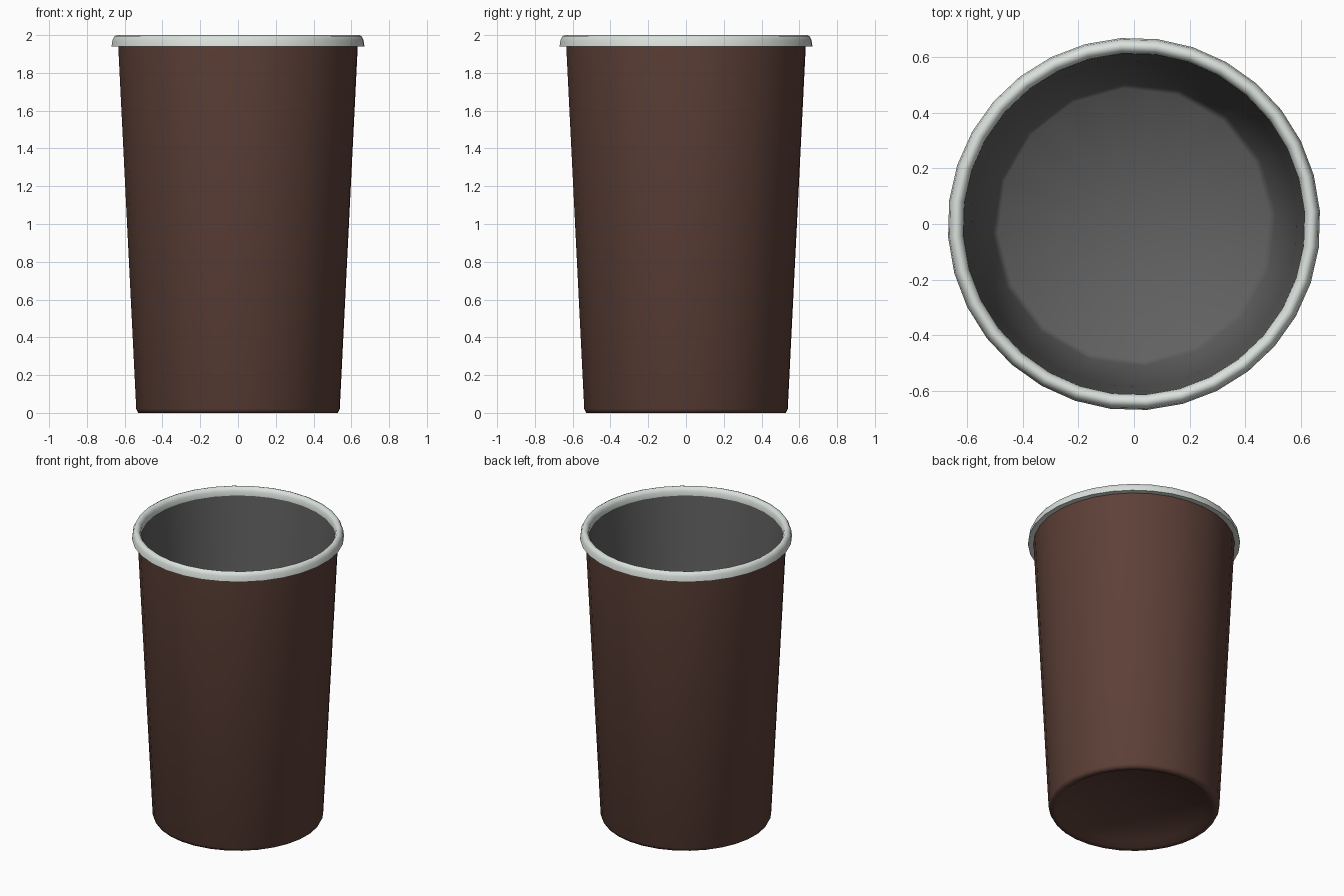
import bpy, bmesh, math

if "Cube" in bpy.data.objects:
    bpy.data.objects.remove(bpy.data.objects["Cube"])

SEG = 32
TURN = math.radians(4)


def material(name, rgb):
    m = bpy.data.materials.new(name)
    m.diffuse_color = (*rgb, 1)
    m.use_nodes = True
    m.node_tree.nodes["Principled BSDF"].inputs["Base Color"].default_value = m.diffuse_color
    return m


brown = material("dark brown", (0.109, 0.051, 0.038))
grey = material("dark grey", (0.119, 0.119, 0.119))
white = material("off white", (0.70, 0.75, 0.71))


def lathe(name, profile, mat, closed=False, coarse_below=-1.0, angle=50):
    """Spin (radius, z) points around z; rings under coarse_below become 16-sided."""
    bm = bmesh.new()
    rings = []
    for r, z in profile:
        if r == 0:
            rings.append([bm.verts.new((0, 0, z))] * SEG)
            continue
        ring = []
        for i in range(SEG):
            a = TURN + 2 * math.pi * i / SEG
            q = r * math.cos(2 * math.pi / SEG) if (z < coarse_below and i % 2) else r
            ring.append(bm.verts.new((q * math.cos(a), q * math.sin(a), z)))
        rings.append(ring)
    pairs = list(zip(rings, rings[1:]))
    if closed:
        pairs.append((rings[-1], rings[0]))
    for lo, hi in pairs:
        for i in range(SEG):
            j = (i + 1) % SEG
            quad = list(dict.fromkeys((lo[i], lo[j], hi[j], hi[i])))
            bm.faces.new(quad)
    if closed:
        bmesh.ops.recalc_face_normals(bm, faces=bm.faces)
    mesh = bpy.data.meshes.new(name)
    bm.to_mesh(mesh)
    bm.free()
    mesh.materials.append(mat)
    ob = bpy.data.objects.new(name, mesh)
    bpy.context.collection.objects.link(ob)
    bpy.ops.object.select_all(action='DESELECT')
    ob.select_set(True)
    bpy.context.view_layer.objects.active = ob
    bpy.ops.object.shade_smooth_by_angle(angle=math.radians(angle))
    return ob


# Tapered outside wall with a slightly recessed underside
lathe("outer_wall", [(0, 0.04), (0.46, 0.03), (0.495, 0.0), (0.53, 0.0),
                     (0.54, 0.02), (0.636, 1.95)], brown, angle=80)

# Inside wall and floor, normals facing inward
lathe("inner_lining", [(0.617, 1.96), (0.587, 1.5), (0.512, 0.1),
                       (0.49, 0.075), (0, 0.07)], grey, coarse_below=0.2, angle=80)

# Rolled rim
lathe("rim", [(0.614, 1.945), (0.616, 1.975), (0.627, 1.994), (0.642, 2.0),
              (0.656, 1.994), (0.666, 1.975), (0.671, 1.94), (0.634, 1.94)],
      white, closed=True)
